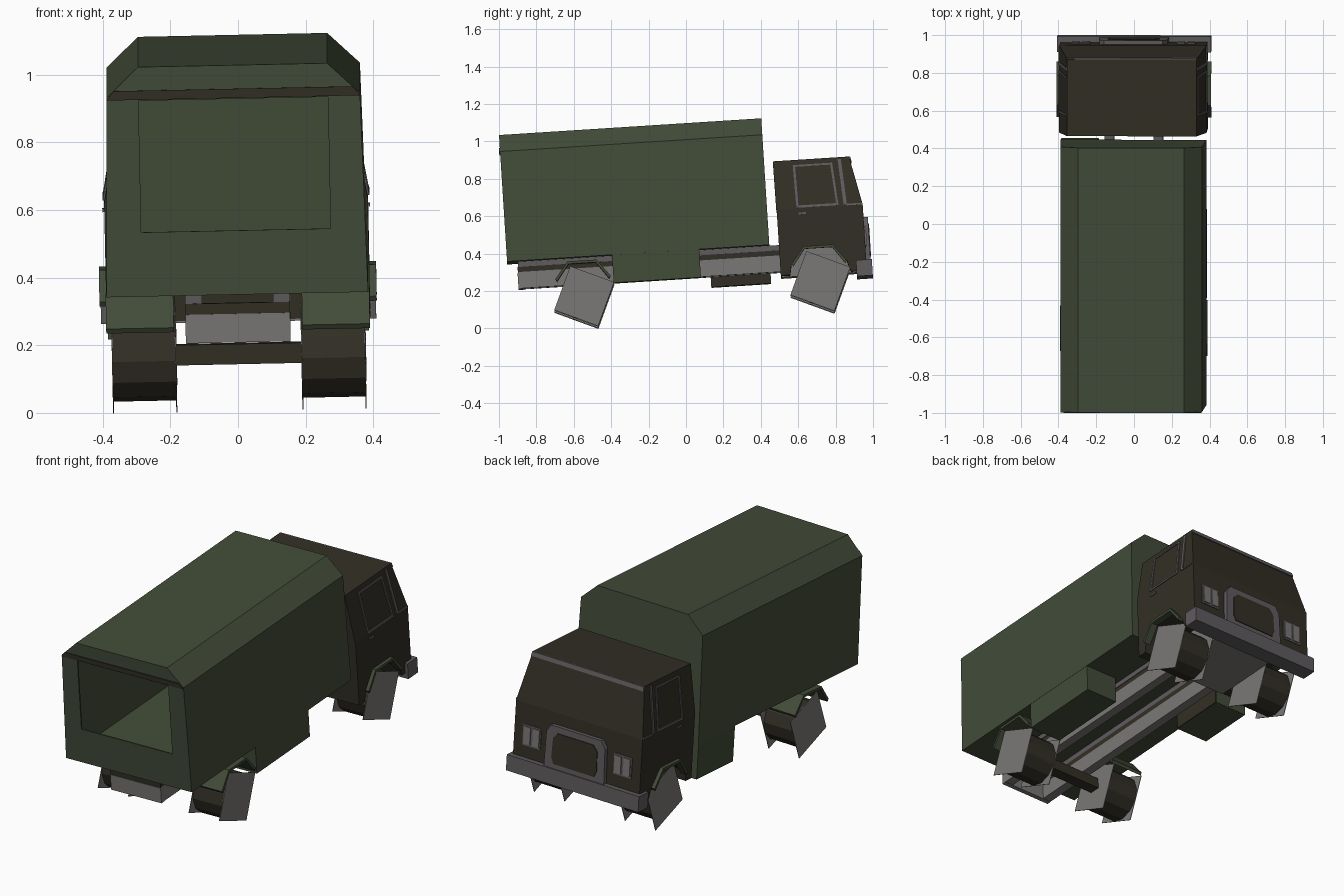
import bpy, bmesh, math
from mathutils import Matrix

if "Cube" in bpy.data.objects:
    bpy.data.objects.remove(bpy.data.objects["Cube"])

# The whole truck sits slightly nose-up and leaning
TILT = (Matrix.Translation((0.0065, 0, 0)) @ Matrix.Rotation(math.radians(3.65), 4, 'X')
        @ Matrix.Rotation(math.radians(-1.2), 4, 'Y'))


def material(name, rgb):
    m = bpy.data.materials.new(name)
    m.diffuse_color = (*rgb, 1)
    m.use_nodes = True
    m.node_tree.nodes["Principled BSDF"].inputs["Base Color"].default_value = m.diffuse_color
    return m


GREEN = material("canvas green", (0.0545, 0.0715, 0.040))
BROWN = material("dark brown", (0.032, 0.028, 0.0185))
METAL = material("mid grey", (0.114, 0.104, 0.111))
GREY = material("light grey", (0.195, 0.187, 0.181))


def finish(name, bm, mat):
    bmesh.ops.recalc_face_normals(bm, faces=bm.faces)
    me = bpy.data.meshes.new(name)
    bm.to_mesh(me)
    bm.free()
    me.transform(TILT)
    me.materials.append(mat)
    ob = bpy.data.objects.new(name, me)
    bpy.context.collection.objects.link(ob)
    return ob


def prism(name, mat, pts, a, b, mirror=False):
    """Side profile (y, z) spanned from x=a to x=b; a and b may depend on z."""
    bm = bmesh.new()
    at = lambda f, z: f(z) if callable(f) else f
    for s in ((1, -1) if mirror else (1,)):
        lo = [bm.verts.new((s * at(a, z), y, z)) for y, z in pts]
        hi = [bm.verts.new((s * at(b, z), y, z)) for y, z in pts]
        n = len(pts)
        bm.faces.new(lo)
        bm.faces.new(hi[::-1])
        for i in range(n):
            j = (i + 1) % n
            bm.faces.new((lo[i], hi[i], hi[j], lo[j]))
    return finish(name, bm, mat)


def rect(y0, y1, z0, z1):
    return [(y0, z0), (y1, z0), (y1, z1), (y0, z1)]


def front_plate(name, mat, pts, y0, y1):
    """Front-on outline (x, z) given thickness along y."""
    bm = bmesh.new()
    f = bm.faces.new([bm.verts.new((x, y0, z)) for x, z in pts])
    r = bmesh.ops.extrude_face_region(bm, geom=[f])
    for v in r["geom"]:
        if isinstance(v, bmesh.types.BMVert):
            v.co.y = y1
    bm.faces.ensure_lookup_table()
    if len(bm.faces) == len(pts) + 1:
        bm.faces.new([v for v in f.verts])
    return finish(name, bm, mat)


# Canvas cargo cover: hollow shell with an opening at the rear
outer = [(-.387, .41), (.387, .41), (.375, 1.0), (.28, 1.09), (-.28, 1.09), (-.375, 1.0)]
hole = [(-.28, .60), (.28, .60), (.28, .99), (-.28, .99)]
bm = bmesh.new()
R = [bm.verts.new((x, -.932, z)) for x, z in outer]
F = [bm.verts.new((x, .473, z)) for x, z in outer]
H = [bm.verts.new((x, -.932, z)) for x, z in hole]
bm.faces.new(F)
for i in range(6):
    j = (i + 1) % 6
    bm.faces.new((R[i], R[j], F[j], F[i]))
for loop in ((R[0], R[1], H[1], H[0]), (R[1], R[2], H[2], H[1]),
             (R[2], R[3], R[4], R[5], H[3], H[2]), (R[5], R[0], H[0], H[3])):
    bm.faces.new(loop)
cover = finish("cargo_cover", bm, GREEN)
sol = cover.modifiers.new("thickness", 'SOLIDIFY')
sol.thickness = 0.008
sol.offset = -1

# Dark strip along the top of the rear opening
edge = lambda z: .375 - max(0, z - 1.0) * 1.05
prism("rear_flap_strip", BROWN, rect(-.937, -.931, .993, 1.02), lambda z: -edge(z), edge)

# Chassis rails in layers, with rear and middle cross members
for name, mat, z0, z1, x1 in (("rail_lower", GREY, .267, .355, .155),
                              ("rail_middle", BROWN, .355, .382, .152),
                              ("rail_upper", METAL, .382, .41, .155)):
    prism(name, mat, rect(-.875, .53, z0, z1), .105, x1, True)
prism("rear_cross_member", GREY, rect(-.88, -.855, .265, .35), -.155, .155)
prism("rear_cross_strip", BROWN, rect(-.878, -.86, .35, .382), -.155, .155)

# Side boxes hanging under the cargo bed
prism("right_side_box", GREEN, rect(-.37, .097, .26, .412), .19, .386)
prism("left_side_box", GREEN, rect(.149, .47, .216, .412), -.386, -.19)
prism("left_box_inner_panel", BROWN, rect(.152, .467, .218, .41), -.19, -.186)

# Wheels: twelve-sided drum between two square plates
for label, cy in (("rear", -.532), ("front", .733)):
    cz, r = .2, .125
    ring = [(cy + r * math.cos(k * math.pi / 6), cz + r * math.sin(k * math.pi / 6)) for k in range(12)]
    prism(label + "_wheels", BROWN, ring, .188, .372, True)
    h = r * math.sqrt(2)
    ang = [math.radians(45 - 23.65 + 90 * k) for k in range(4)]
    square = [(cy + h * math.cos(t), cz + h * math.sin(t)) for t in ang]
    prism(label + "_wheel_outer_plates", GREY, square, .372, .375, True)
    prism(label + "_wheel_inner_plates", GREY, square, .185, .188, True)
    # Faceted mudguard over the wheel
    top = [(-.148, .10), (-.078, .19), (.078, .19), (.148, .10)]
    arch = [(cy + y, cz + z) for y, z in top] + [(cy + y * .94, cz + z - .014) for y, z in top[::-1]]
    x0, x1 = (.19, .39) if label == "rear" else (.37, .41)
    prism(label + "_mudguards", GREEN, arch, x0, x1, True)
prism("axles", BROWN, rect(-.56, -.50, .18, .24), -.19, .19)

# Cab: lower body with wheel notch, tapered upper body
lower = [(.524, .242), (.575, .242), (.585, .30), (.655, .382), (.811, .382), (.881, .30),
         (.90, .242), (.985, .242), (.985, .594), (.524, .594)]
prism("cab_lower", BROWN, lower, -.39, .39)
side = lambda z: .39 - (z - .594) * .18
prism("cab_upper", BROWN, [(.522, .594), (.985, .594), (.928, .855), (.52, .855)],
      lambda z: -side(z), side)
prism("cab_underside", GREY, rect(.526, .983, .236, .39), -.185, .185)

# Door windows: grey frame bars, front pillar strip, belt strip and handle
proud = lambda z: side(z) + .005
inner = lambda z: side(z) - .004
bars = {"window_bottom_bar": [(.63, .598), (.856, .598), (.855, .61), (.63, .61)],
        "window_top_bar": [(.625, .818), (.836, .818), (.835, .828), (.625, .828)],
        "window_rear_bar": [(.63, .60), (.642, .60), (.637, .828), (.625, .828)],
        "window_front_bar": [(.844, .60), (.856, .60), (.836, .828), (.824, .828)],
        "quarter_pillar": [(.883, .598), (.901, .598), (.884, .845), (.866, .845)],
        "belt_strip": [(.90, .594), (.982, .594), (.98, .603), (.90, .603)]}
for name, pts in bars.items():
    prism(name, METAL, pts, inner, proud, True)
prism("door_handles", METAL, rect(.64, .68, .562, .572), .388, .396, True)

# Windscreen top trim
wind = lambda z: .985 - (z - .594) * .218
prism("windscreen_trim", METAL, [(wind(.832), .832), (wind(.832) + .006, .832),
                                 (wind(.855) + .006, .855), (wind(.855), .855)],
      lambda z: -side(z), side)

# Grille surround, grille and headlights
front_plate("grille_surround", METAL, [(-.185, .29), (.185, .29), (.18, .49), (.155, .53),
                                       (-.155, .53), (-.18, .49)], .98, 1.008)
front_plate("grille", BROWN, [(-.125, .325), (.125, .325), (.14, .36), (.135, .465), (.11, .495),
                              (-.11, .495), (-.135, .465), (-.14, .36)], 1.0, 1.012)
prism("headlight_frames", METAL, rect(.98, .989, .365, .48), .225, .335, True)
for i, x in enumerate((.232, .287)):
    prism("headlights_%d" % i, GREY, rect(.985, .994, .375, .47), x, x + .04, True)

# Front bumper
prism("front_bumper", METAL, rect(.93, 1.015, .212, .298), -.407, .407)
